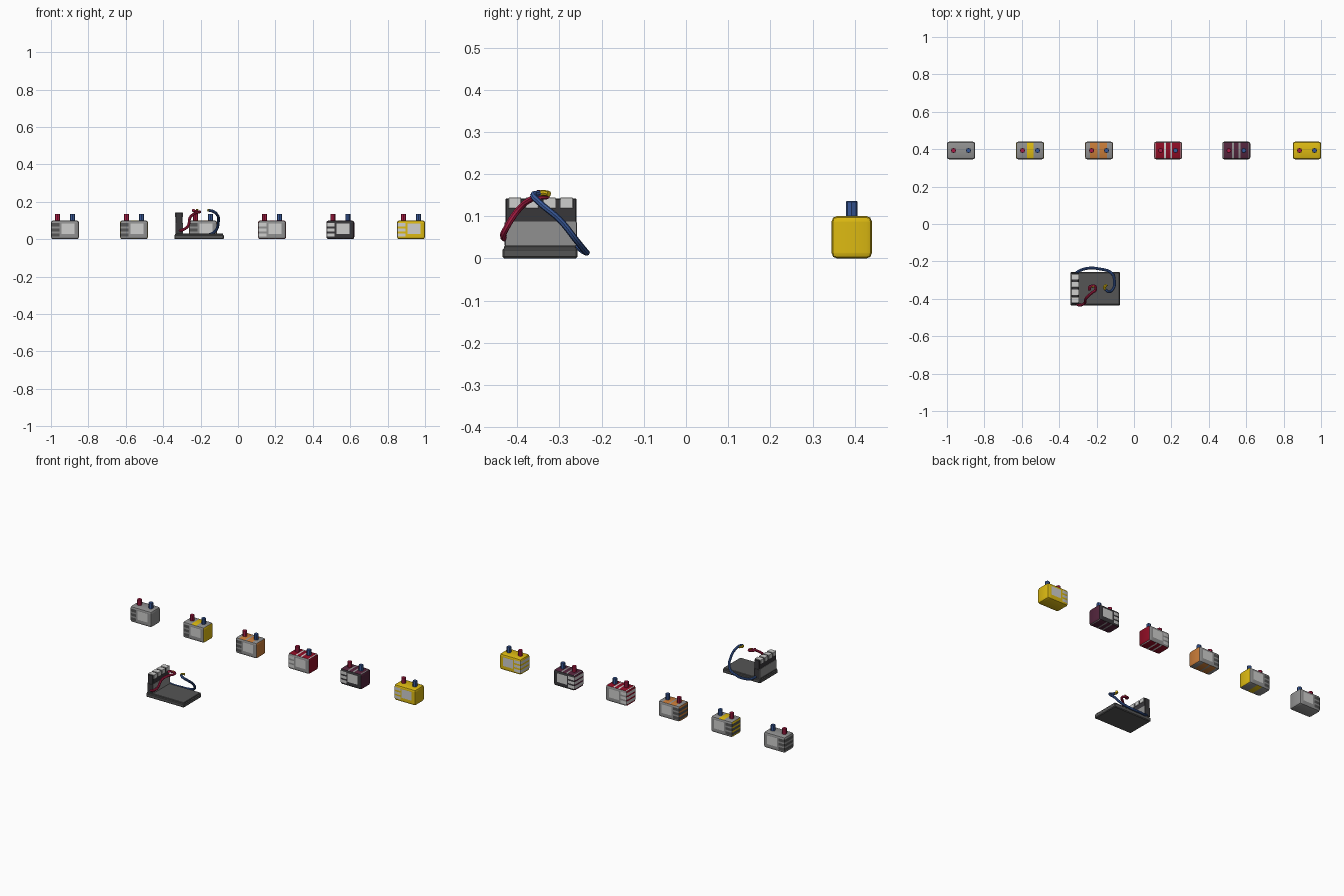
import bpy, bmesh, math
from mathutils import Vector

if "Cube" in bpy.data.objects:
    bpy.data.objects.remove(bpy.data.objects["Cube"])

COL = {
    "grey": (0.28, 0.28, 0.28), "light_grey": (0.62, 0.62, 0.61),
    "dark_grey": (0.09, 0.09, 0.09), "charcoal": (0.04, 0.038, 0.042),
    "yellow": (0.72, 0.49, 0.006), "orange": (0.58, 0.20, 0.04),
    "red": (0.27, 0.004, 0.018), "purple": (0.085, 0.018, 0.045),
    "crimson": (0.42, 0.012, 0.06), "blue": (0.04, 0.10, 0.32)}
NAMES = list(COL)
MATS = []
for n, c in COL.items():
    m = bpy.data.materials.new(n)
    m.diffuse_color = (*c, 1)
    m.use_nodes = True
    m.node_tree.nodes["Principled BSDF"].inputs["Base Color"].default_value = m.diffuse_color
    MATS.append(m)


def finish(name, bm, rule):
    """Turn a bmesh into an object; rule gives each face its colour name."""
    bm.normal_update()
    me = bpy.data.meshes.new(name)
    for m in MATS:
        me.materials.append(m)
    for f in bm.faces:
        f.material_index = NAMES.index(rule(f.calc_center_median(), f.normal))
    bm.to_mesh(me)
    bm.free()
    ob = bpy.data.objects.new(name, me)
    bpy.context.collection.objects.link(ob)
    return ob


def smooth(ob):
    bpy.ops.object.select_all(action='DESELECT')
    ob.select_set(True)
    bpy.context.view_layer.objects.active = ob
    bpy.ops.object.shade_smooth_by_angle(angle=math.radians(35))


def box_bm(lo, hi, bevel=0, segments=2):
    bm = bmesh.new()
    bmesh.ops.create_cube(bm, size=1)
    lo, hi = Vector(lo), Vector(hi)
    for v in bm.verts:
        v.co = Vector([(a + b) / 2 + (b - a) * t for a, b, t in zip(lo, hi, v.co)])
    if bevel:
        bmesh.ops.bevel(bm, geom=bm.edges[:], offset=bevel, segments=segments,
                        profile=0.5, affect='EDGES')
    return bm


def box(name, lo, hi, col, bevel=0):
    return finish(name, box_bm(lo, hi, bevel, 1), lambda c, n: col)


BANDS = [(0.014, 0.032), (0.042, 0.058), (0.068, 0.086)]   # wrap round the left end
LABEL = (-0.02, 0.05, 0.028, 0.083)                        # x0, x1, z0, z1


def battery(i, x, body, accent, spans, gap, band):
    bm = box_bm((-0.075, -0.0475, 0), (0.075, 0.0475, 0.1), 0.012)
    # cut the painted borders into the casing
    cuts = [(0, v) for v in (-0.03, LABEL[0], LABEL[1])]
    cuts += [(0, v) for s in spans for v in s if abs(v) < 0.07]
    cuts += [(2, v) for v in (LABEL[2], LABEL[3])] + [(2, v) for b in BANDS for v in b]
    for axis, v in cuts:
        p = Vector((0, 0, 0))
        p[axis] = v
        d = Vector((0, 0, 0))
        d[axis] = 1
        bmesh.ops.bisect_plane(bm, geom=bm.verts[:] + bm.edges[:] + bm.faces[:],
                               plane_co=p, plane_no=d, dist=1e-6)

    def rule(c, n):
        if abs(n.y) > 0.9 and LABEL[0] < c.x < LABEL[1] and LABEL[2] < c.z < LABEL[3]:
            return "light_grey"
        if c.x < -0.03 and abs(n.z) < 0.3 and any(a < c.z < b for a, b in BANDS):
            return band
        if abs(n.z) > 0.7:
            return accent if any(a < c.x < b for a, b in spans) else gap
        if abs(n.x) > 0.6:
            return accent
        return body

    ob = finish(f"battery_{i}", bm, rule)
    ob.location = (x, 0.393, 0)
    smooth(ob)
    # terminals
    for side, col in ((-1, "crimson"), (1, "blue")):
        tm = bmesh.new()
        bmesh.ops.create_cone(tm, cap_ends=True, segments=8, radius1=0.0135,
                              radius2=0.0135, depth=0.04)
        bmesh.ops.bevel(tm, geom=[e for e in tm.edges if e.verts[0].co.z > 0 and e.verts[1].co.z > 0],
                        offset=0.002, segments=1, affect='EDGES')
        t = finish(f"terminal_{i}_{col}", tm, lambda c, n, col=col: col)
        t.location = (x + side * 0.04, 0.393, 0.116)
        smooth(t)


THREE = [(-0.066, -0.022), (-0.012, 0.012), (0.022, 0.066)]
battery(1, -0.925, "grey", "grey", [], "grey", "dark_grey")
battery(2, -0.556, "grey", "yellow", [(-0.016, 0.02)], "grey", "dark_grey")
battery(3, -0.187, "grey", "orange", [(-0.048, -0.008), (0.003, 0.043)], "grey", "dark_grey")
battery(4, 0.182, "grey", "red", THREE, "light_grey", "light_grey")
battery(5, 0.547, "charcoal", "purple", THREE, "grey", "light_grey")
battery(6, 0.925, "yellow", "yellow", [], "yellow", "light_grey")

# charging tray
box("tray_base", (-0.34, -0.435, 0), (-0.075, -0.257, 0.024), "dark_grey", 0.004)
box("tray_top", (-0.336, -0.431, 0.022), (-0.079, -0.261, 0.03), "dark_grey", 0.002)
# upright panel with lower plates and four indicator blocks
box("panel", (-0.333, -0.428, 0.028), (-0.297, -0.26, 0.142), "charcoal", 0.002)
box("panel_plate", (-0.335, -0.427, 0.03), (-0.295, -0.261, 0.088), "grey")
box("panel_end_cover", (-0.334, -0.43, 0.03), (-0.296, -0.258, 0.085), "charcoal")
for k in range(4):
    y = -0.406 + k * 0.041
    box(f"indicator_{k}", (-0.336, y - 0.015, 0.118), (-0.294, y + 0.015, 0.144), "light_grey", 0.001)


def wire(name, pts, col, r):
    cu = bpy.data.curves.new(name, 'CURVE')
    cu.dimensions = '3D'
    cu.bevel_depth = r
    cu.bevel_resolution = 2
    cu.resolution_u = 5
    cu.use_fill_caps = True
    s = cu.splines.new('BEZIER')
    s.bezier_points.add(len(pts) - 1)
    for b, p in zip(s.bezier_points, pts):
        b.co = p
        b.handle_left_type = b.handle_right_type = 'AUTO'
    cu.materials.append(MATS[NAMES.index(col)])
    ob = bpy.data.objects.new(name, cu)
    bpy.context.collection.objects.link(ob)
    bpy.ops.object.select_all(action='DESELECT')
    ob.select_set(True)
    bpy.context.view_layer.objects.active = ob
    bpy.ops.object.convert(target='MESH')
    smooth(bpy.context.object)


# leads and their metal tips
wire("red_lead", [(-0.315, -0.422, 0.045), (-0.295, -0.433, 0.05), (-0.268, -0.427, 0.07),
                  (-0.255, -0.395, 0.118), (-0.225, -0.368, 0.14), (-0.205, -0.35, 0.146),
                  (-0.21, -0.332, 0.147), (-0.236, -0.334, 0.15)], "crimson", 0.0075)
wire("red_lead_tip", [(-0.234, -0.334, 0.15), (-0.239, -0.343, 0.153), (-0.237, -0.354, 0.155)],
     "crimson", 0.008)
wire("blue_lead", [(-0.31, -0.262, 0.035), (-0.285, -0.247, 0.02), (-0.24, -0.236, 0.014),
                   (-0.185, -0.24, 0.018), (-0.125, -0.258, 0.04), (-0.105, -0.30, 0.092),
                   (-0.112, -0.347, 0.132), (-0.135, -0.362, 0.15), (-0.153, -0.35, 0.154)],
     "blue", 0.0075)
wire("blue_lead_tip", [(-0.153, -0.352, 0.153), (-0.158, -0.338, 0.155), (-0.145, -0.325, 0.153)],
     "yellow", 0.007)
wire("red_lead_metal", [(-0.222, -0.338, 0.158), (-0.214, -0.334, 0.158)], "yellow", 0.004)
